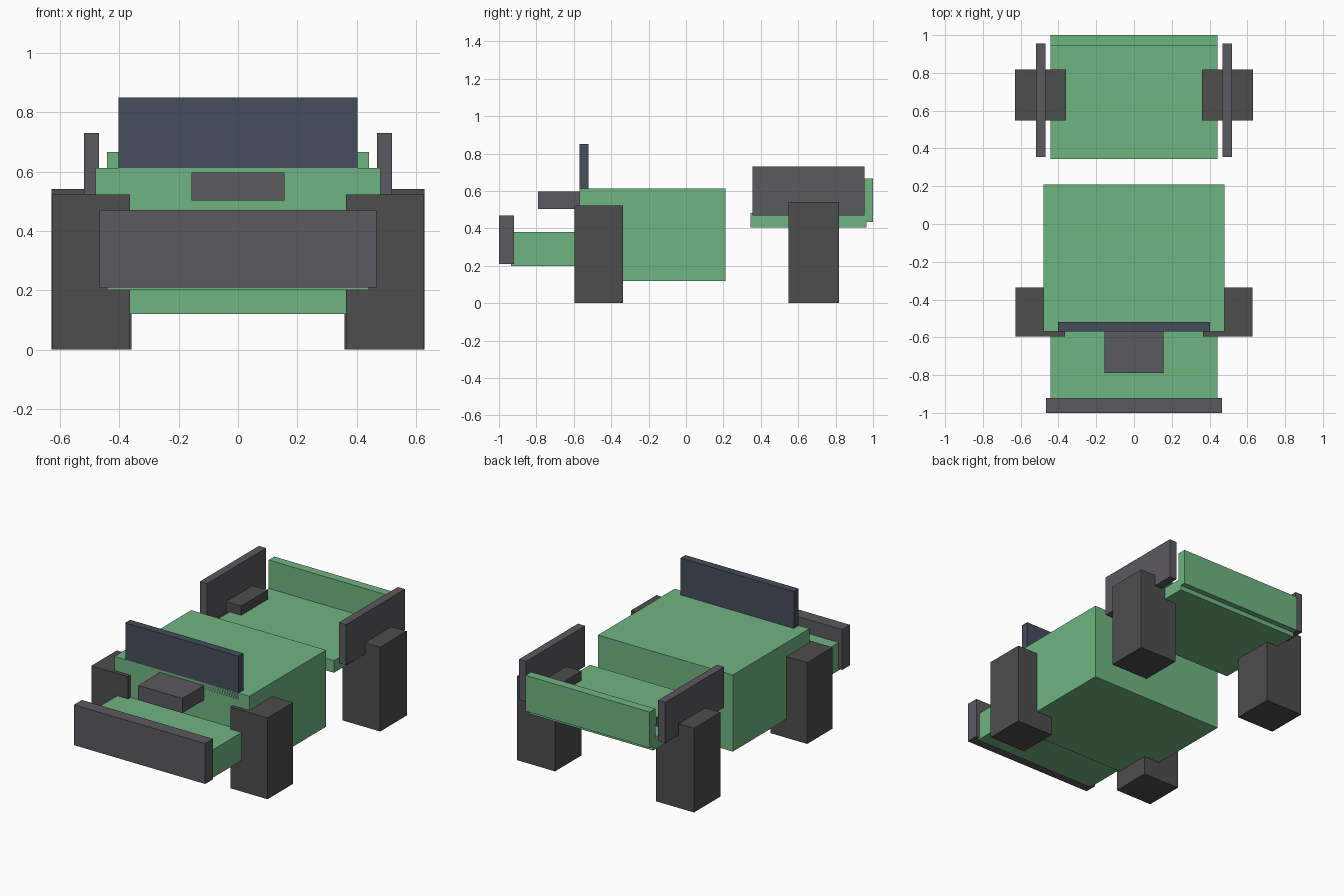
import bpy

if "Cube" in bpy.data.objects:
    bpy.data.objects.remove(bpy.data.objects["Cube"])


def material(name, rgb):
    m = bpy.data.materials.new(name)
    m.diffuse_color = (*rgb, 1.0)
    m.use_nodes = True
    m.node_tree.nodes["Principled BSDF"].inputs["Base Color"].default_value = m.diffuse_color
    return m


GREEN = material("green paint", (0.16, 0.46, 0.22))
GLASS = material("dark glass", (0.06, 0.075, 0.105))
TRIM = material("dark trim", (0.105, 0.1, 0.115))
RUBBER = material("rubber", (0.075, 0.075, 0.075))


def box(name, x, y, z, mat):
    """Box from (min, max) ranges on each axis."""
    bpy.ops.mesh.primitive_cube_add(
        size=1, location=[(a + b) / 2 for a, b in (x, y, z)])
    ob = bpy.context.object
    ob.name = name
    ob.scale = [b - a for a, b in (x, y, z)]
    bpy.ops.object.transform_apply(location=False, rotation=False, scale=True)
    ob.data.materials.append(mat)
    return ob


def centred(name, half, y, z, mat):
    return box(name, (-half, half), y, z, mat)


def pair(name, x, y, z, mat):
    box(name + "_right", x, y, z, mat)
    box(name + "_left", (-x[1], -x[0]), y, z, mat)


# Front end and cab
centred("front_bumper", 0.467, (-1.0, -0.92), (0.21, 0.47), TRIM)
centred("nose", 0.442, (-0.935, -0.50), (0.20, 0.38), GREEN)
centred("cab", 0.48, (-0.57, 0.21), (0.12, 0.613), GREEN)
centred("windshield", 0.403, (-0.57, -0.52), (0.57, 0.85), GLASS)
centred("hood_scoop", 0.157, (-0.79, -0.56), (0.503, 0.597), TRIM)

# Rear bed, separated from the cab by a gap
centred("bed_floor", 0.442, (0.345, 0.965), (0.405, 0.483), GREEN)
centred("tailgate", 0.442, (0.943, 1.0), (0.435, 0.666), GREEN)
pair("bed_side", (0.469, 0.52), (0.355, 0.955), (0.47, 0.731), TRIM)

# Blocky wheels
pair("front_wheel", (0.365, 0.627), (-0.595, -0.336), (0.0, 0.523), RUBBER)
pair("rear_wheel", (0.36, 0.629), (0.547, 0.817), (0.0, 0.542), RUBBER)
